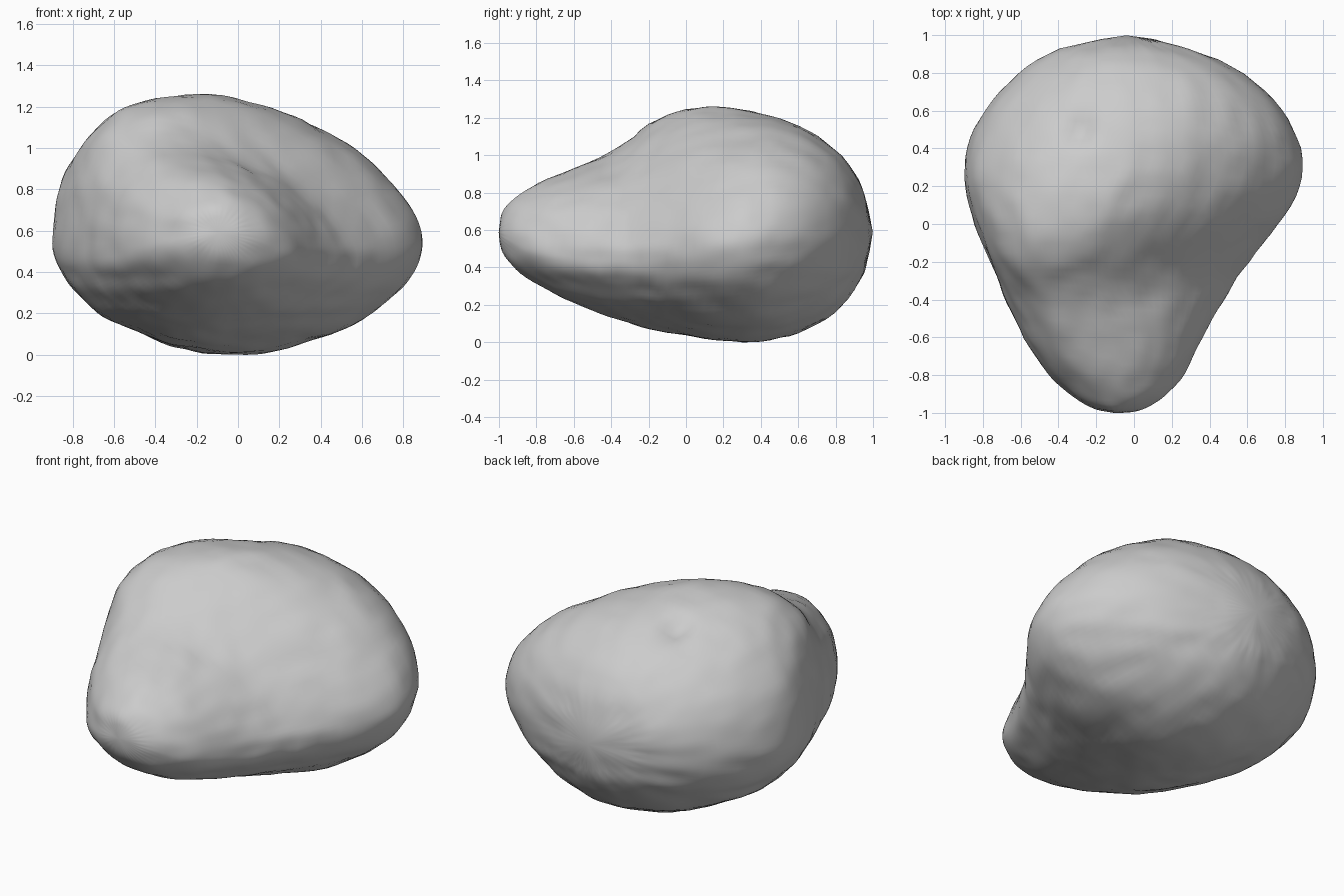
import bpy, bmesh, math
from mathutils import Vector, noise

cube = bpy.data.objects.get("Cube")
if cube:
    bpy.data.objects.remove(cube, do_unlink=True)

# Stone colour
stone = bpy.data.materials.new("grey stone")
stone.use_nodes = True
colour = (0.6, 0.6, 0.6, 1)
stone.diffuse_color = colour
stone.node_tree.nodes["Principled BSDF"].inputs["Base Color"].default_value = colour
stone.node_tree.nodes["Principled BSDF"].inputs["Roughness"].default_value = 0.9

# Cross-sections from snout to back:
# y, left x, right x, bottom z, top z, crest x, left waist z, right waist z,
# left shoulder fullness, right shoulder fullness
SECTIONS = [
    (-.97, -.23, .08, .46, .71, -.1, .58, .57, 2, 2),
    (-.89, -.35, .18, .37, .79, -.1, .55, .52, 2.1, 2),
    (-.75, -.49, .29, .28, .86, -.17, .52, .48, 2.2, 2),
    (-.55, -.61, .39, .2, .95, -.25, .5, .46, 2.4, 1.85),
    (-.36, -.69, .49, .13, 1.02, -.33, .5, .46, 2.5, 1.6),
    (-.2, -.76, .6, .08, 1.18, -.38, .5, .47, 2.6, 1.45),
    (0, -.84, .77, .04, 1.255, -.24, .5, .5, 2.6, 1.5),
    (.2, -.9, .9, .01, 1.265, -.13, .52, .54, 2.4, 1.5),
    (.4, -.89, .9, 0, 1.22, -.06, .54, .55, 2.2, 1.7),
    (.6, -.8, .79, .05, 1.16, -.03, .57, .57, 2.05, 1.9),
    (.8, -.62, .6, .15, 1.04, -.02, .6, .59, 2, 2),
    (.93, -.41, .3, .32, .87, -.04, .6, .6, 2, 2),
]
STEPS = 32


def section_point(section, angle):
    """Point on a lopsided superellipse made of four quadrants."""
    y, left, right, bottom, top, crest, waist_l, waist_r, full_l, full_r = section
    c, s = math.cos(angle), math.sin(angle)
    waist = waist_r + (waist_l - waist_r) * (1 - c) / 2
    if s < 0:
        power = 1.8
    else:
        power = full_r if c > 0 else full_l
    middle = crest if s > 0 else crest * .4
    half = right - middle if c > 0 else middle - left
    height = top - waist if s > 0 else waist - bottom
    return Vector((middle + math.copysign(abs(c) ** (2 / power), c) * half, y,
                   waist + math.copysign(abs(s) ** (2 / power), s) * height))


# Boulder skin
bm = bmesh.new()
rings = [[bm.verts.new(section_point(s, math.tau * i / STEPS)) for i in range(STEPS)]
         for s in SECTIONS]
for a, b in zip(rings, rings[1:]):
    for i in range(STEPS):
        j = (i + 1) % STEPS
        bm.faces.new((a[i], a[j], b[j], b[i]))
for ring, tip in ((rings[0], (-.1, -1.0, .59)), (rings[-1], (-.04, 1.0, .59))):
    pole = bm.verts.new(tip)
    for i in range(STEPS):
        bm.faces.new((ring[i], ring[(i + 1) % STEPS], pole))
bmesh.ops.recalc_face_normals(bm, faces=bm.faces)
mesh = bpy.data.meshes.new("boulder")
bm.to_mesh(mesh)
bm.free()
boulder = bpy.data.objects.new("boulder", mesh)
bpy.context.collection.objects.link(boulder)
mesh.materials.append(stone)

# Round the skin
bpy.context.view_layer.objects.active = boulder
boulder.select_set(True)
subdivision = boulder.modifiers.new("rounding", 'SUBSURF')
subdivision.levels = 2
bpy.ops.object.modifier_apply(modifier="rounding")

# Weathering: small lumps, strata on the lower part, and a pit on top
normals = [v.normal.copy() for v in mesh.vertices]
pit = Vector((-.29, .5, 1.17))
for v, n in zip(mesh.vertices, normals):
    p = v.co.copy()
    lump = .008 + .006 * noise.noise(p * 4) + .008 * noise.noise(p * 9)
    strata = .01 * noise.noise(Vector((p.x * 2, p.y * 2, p.z * 12)))
    rough = min(1, max(0, (.8 - p.z) * 2)) + .1
    hollow = .05 * math.exp(-((p - pit).length / .08) ** 2)
    v.co = p + n * (lump + strata * rough - hollow)

# Rest the boulder on the ground
lowest = min(v.co.z for v in mesh.vertices)
for v in mesh.vertices:
    v.co.z -= lowest
mesh.update()
bpy.ops.object.shade_smooth()
